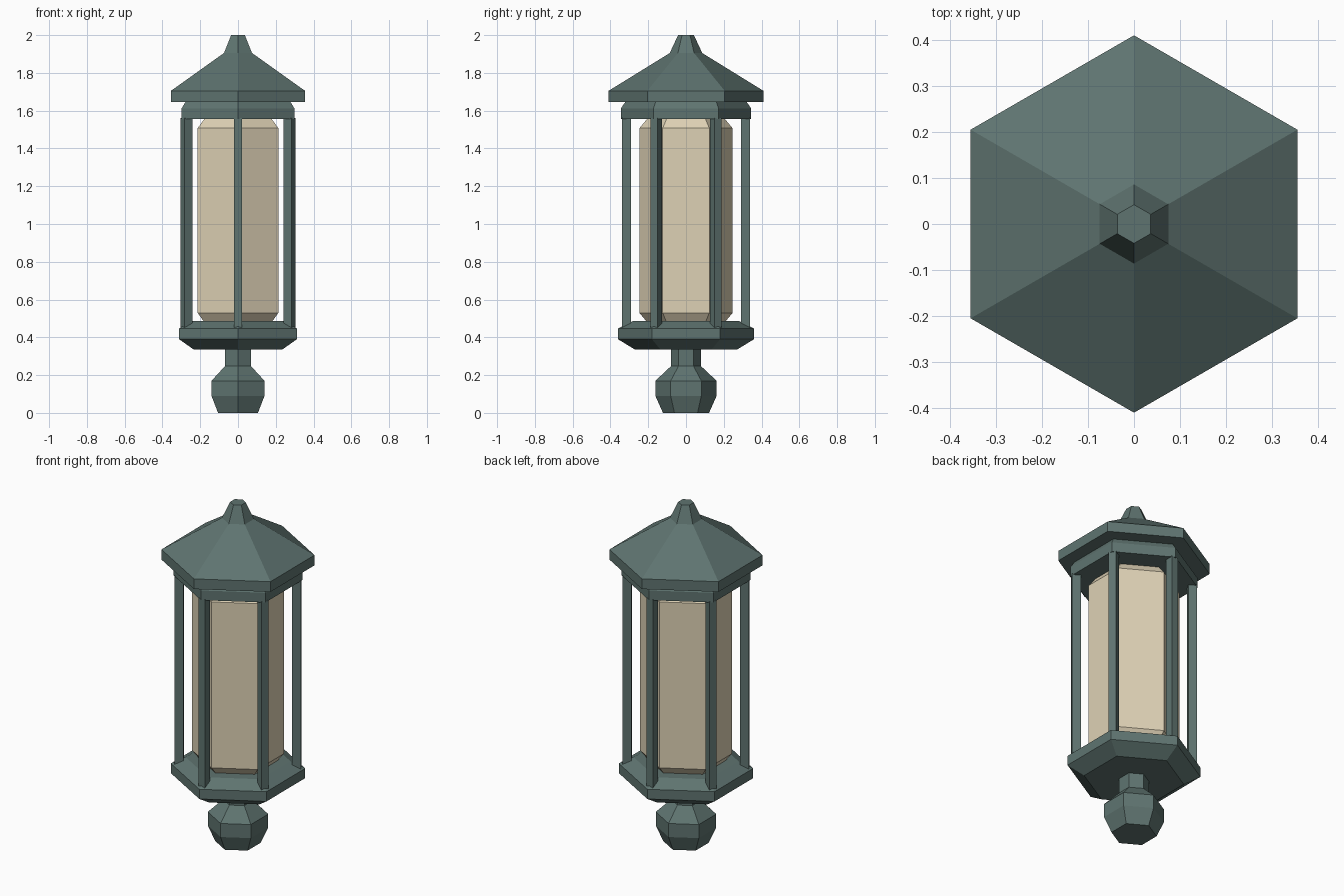
import bpy
import bmesh
import math
from mathutils import Matrix

default = bpy.data.objects.get("Cube")
if default:
    bpy.data.objects.remove(default, do_unlink=True)

SIDES = 6


def make_material(name, colour):
    mat = bpy.data.materials.new(name)
    mat.use_nodes = True
    mat.diffuse_color = colour
    bsdf = next(n for n in mat.node_tree.nodes if n.type == "BSDF_PRINCIPLED")
    bsdf.inputs["Base Color"].default_value = colour
    return mat


metal = make_material("grey_green_metal", (0.114, 0.175, 0.163, 1))
glass = make_material("cream_glass", (0.73, 0.64, 0.46, 1))


def add_object(name, bm, mat):
    bmesh.ops.recalc_face_normals(bm, faces=bm.faces)
    mesh = bpy.data.meshes.new(name)
    bm.to_mesh(mesh)
    bm.free()
    mesh.materials.append(mat)
    obj = bpy.data.objects.new(name, mesh)
    bpy.context.collection.objects.link(obj)
    return obj


def hex_solid(name, profile, mat):
    """Closed six-sided solid from (radius, height) pairs, corners on the y axis."""
    bm = bmesh.new()
    rings = []
    for radius, z in profile:
        ring = []
        for i in range(SIDES):
            a = math.pi / 2 + math.tau * i / SIDES
            ring.append(bm.verts.new((radius * math.cos(a), radius * math.sin(a), z)))
        rings.append(ring)
    for low, high in zip(rings, rings[1:]):
        for i in range(SIDES):
            j = (i + 1) % SIDES
            bm.faces.new((low[i], low[j], high[j], high[i]))
    bm.faces.new(rings[0][::-1])
    bm.faces.new(rings[-1])
    return add_object(name, bm, mat)


# Bottom knob and neck
hex_solid("bottom_finial",
          [(0.122, 0), (0.162, 0.09), (0.162, 0.17), (0.08, 0.247), (0.08, 0.34)], metal)

# Base tray with sloping top
hex_solid("base",
          [(0.27, 0.335), (0.36, 0.39), (0.36, 0.447), (0.28, 0.487)], metal)

# Glass body with chamfered ends
hex_solid("glass_body",
          [(0.21, 0.485), (0.247, 0.53), (0.247, 1.507), (0.205, 1.557)], glass)

# Collar beneath the roof
hex_solid("collar",
          [(0.345, 1.555), (0.345, 1.612), (0.32, 1.648)], metal)

# Roof with eave and tapered tip
hex_solid("roof",
          [(0.41, 1.645), (0.41, 1.705), (0.086, 1.905), (0.042, 2.0)], metal)

# Corner posts
for i in range(SIDES):
    bm = bmesh.new()
    bmesh.ops.create_cube(bm, size=1)
    spin = Matrix.Rotation(math.tau * i / SIDES, 4, "Z")
    shift = Matrix.Translation((0, 0.315, 1.005))
    bm.transform(spin @ shift @ Matrix.Diagonal((0.042, 0.048, 1.11, 1)))
    add_object(f"corner_post_{i + 1}", bm, metal)
